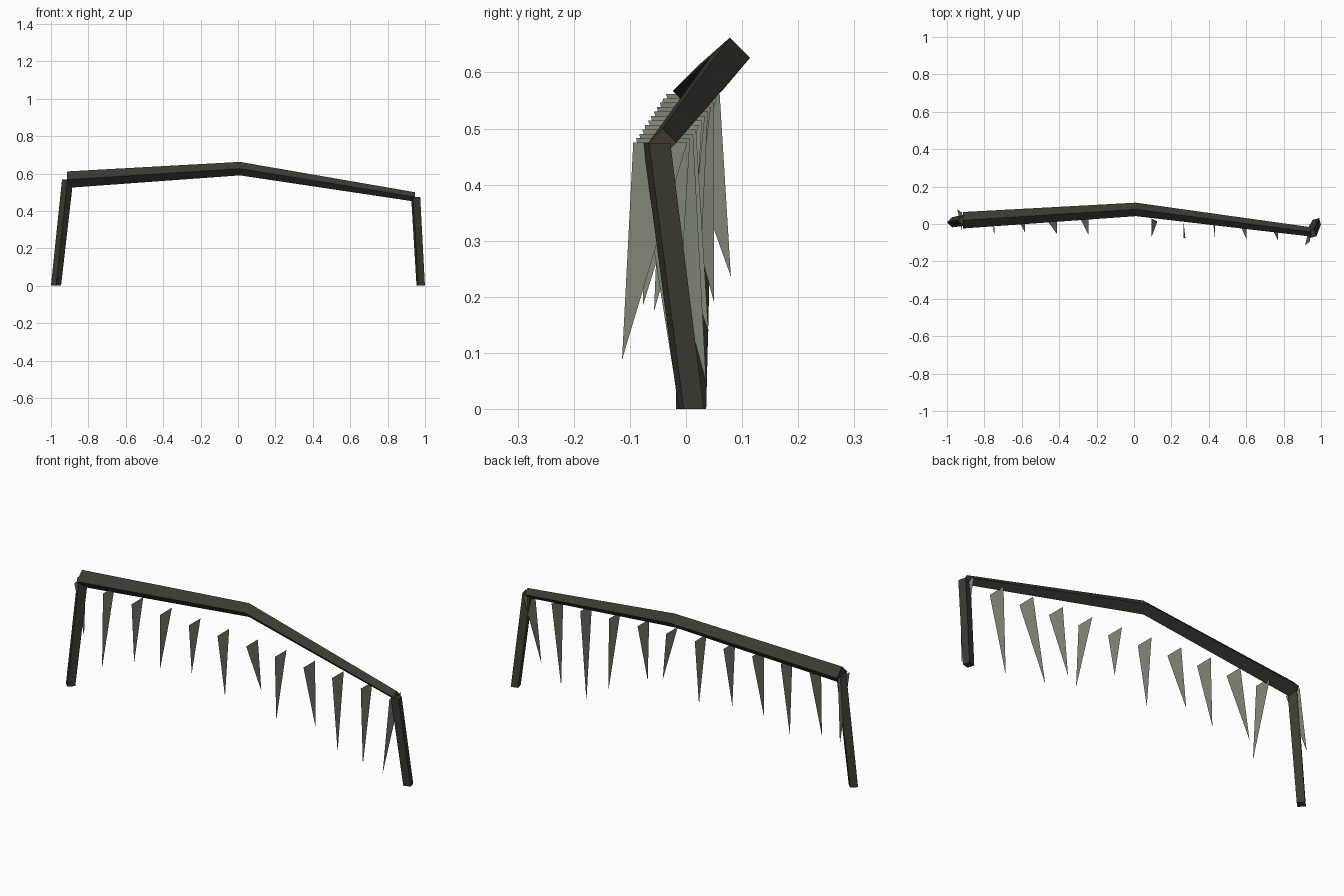
import bpy, math
from mathutils import Vector

if "Cube" in bpy.data.objects:
    bpy.data.objects.remove(bpy.data.objects["Cube"])


def material(name, rgb):
    m = bpy.data.materials.new(name)
    m.diffuse_color = (*rgb, 1)
    m.use_nodes = True
    m.node_tree.nodes["Principled BSDF"].inputs["Base Color"].default_value = m.diffuse_color
    return m


WOOD = material("dark wood", (0.045, 0.042, 0.030))
LEAF = material("pale grey green", (0.227, 0.258, 0.191))


def add_mesh(name, verts, faces, mat):
    me = bpy.data.meshes.new(name)
    me.from_pydata(verts, [], faces)
    me.materials.append(mat)
    me.update()
    ob = bpy.data.objects.new(name, me)
    bpy.context.collection.objects.link(ob)
    return ob


def square_pole(name, stations, u, v, turn):
    """Four-sided tapered pole; stations are (centre, radius), rings lie in the u-v plane."""
    verts, faces = [], []
    for centre, r in stations:
        for k in range(4):
            a = math.radians(turn + 90 * k)
            verts.append(Vector(centre) + r * (math.cos(a) * Vector(u) + math.sin(a) * Vector(v)))
    n = len(stations)
    for i in range(n - 1):
        for k in range(4):
            a, b = i * 4 + k, i * 4 + (k + 1) % 4
            faces.append((a, b, b + 4, a + 4))
    faces += [(3, 2, 1, 0), tuple(range(4 * n - 4, 4 * n))]
    return add_mesh(name, verts, faces, WOOD)


X, Y, Z = (1, 0, 0), (0, 1, 0), (0, 0, 1)

# bent, tapering top beam set on its edge
square_pole("top_beam", [((-0.915, 0.02, 0.567), 0.044),
                         ((0.01, 0.078, 0.626), 0.036),
                         ((0.945, -0.042, 0.475), 0.025)], Y, Z, 0)

# leaning posts
square_pole("left_post", [((-0.973, 0.009, 0), 0.027),
                          ((-0.911, 0.02, 0.567), 0.030)], X, Y, 0)
square_pole("right_post", [((0.977, 0.009, 0), 0.026),
                           ((0.95, -0.052, 0.474), 0.028)], X, Y, -30)

# hanging pointed strips, spaced along the straight line between the post tops
first, last = Vector((-0.92, 0.012, 0.562)), Vector((0.94, -0.046, 0.475))
tips = [(-0.945, 0.08, 0.236), (-0.745, -0.057, 0.175), (-0.635, 0.05, 0.19),
        (-0.455, 0.005, 0.215), (-0.285, 0.025, 0.237), (-0.075, 0.0, 0.18),
        (0.125, 0.014, 0.26), (0.275, -0.077, 0.184), (0.42, 0.04, 0.137),
        (0.55, 0.036, 0.047), (0.735, -0.02, 0.05), (0.915, -0.114, 0.088)]
half = Vector((0, 0.048, 0))
for i, tip in enumerate(tips):
    top = first.lerp(last, i / (len(tips) - 1))
    add_mesh(f"hanging_strip_{i + 1}", [top - half, Vector(tip), top + half], [(0, 1, 2)], LEAF)
